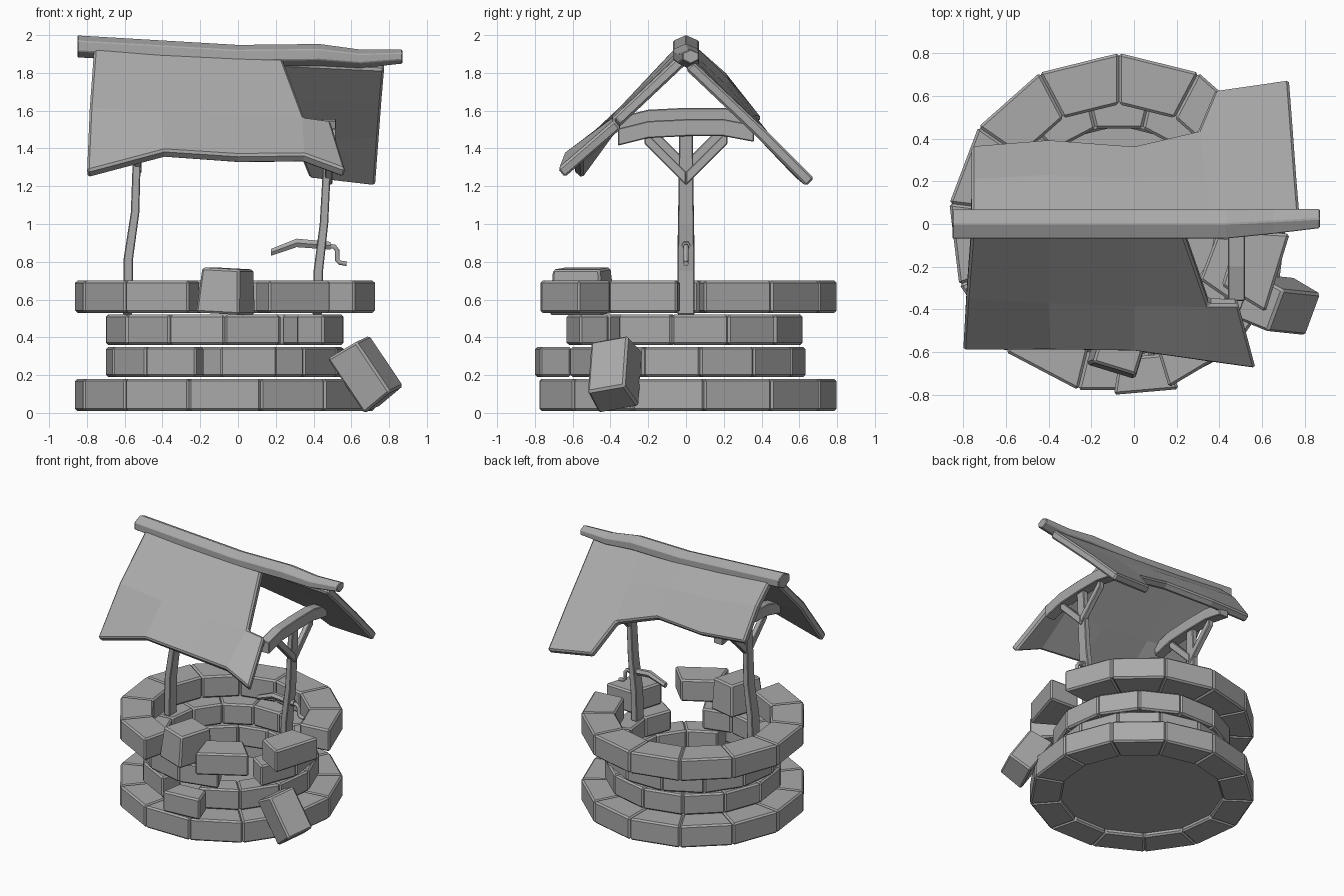
import bpy
import bmesh
from math import cos, sin, radians, pi
from mathutils import Vector, Euler, Matrix

default_cube = bpy.data.objects.get("Cube")
if default_cube:
    bpy.data.objects.remove(default_cube, do_unlink=True)

# Single weathered grey
GREY = (0.4, 0.4, 0.4, 1.0)
grey = bpy.data.materials.new("weathered_grey")
grey.use_nodes = True
grey.diffuse_color = GREY
grey.node_tree.nodes["Principled BSDF"].inputs["Base Color"].default_value = GREY

X, Y, Z = Vector((1, 0, 0)), Vector((0, 1, 0)), Vector((0, 0, 1))
CENTRE = Vector((-0.07, 0, 0))
SLOTS = 13
STEP = 360 / SLOTS


def finish(name, bm, bevel=0.0, thickness=0.0):
    """Turn a bmesh into a named object with optional thickness and bevel."""
    mesh = bpy.data.meshes.new(name)
    bm.to_mesh(mesh)
    bm.free()
    mesh.materials.append(grey)
    obj = bpy.data.objects.new(name, mesh)
    bpy.context.collection.objects.link(obj)
    if thickness:
        solid = obj.modifiers.new("thickness", "SOLIDIFY")
        solid.thickness = thickness
        solid.offset = -1
    if bevel:
        mod = obj.modifiers.new("worn_edges", "BEVEL")
        mod.width = bevel
        mod.segments = 1
        mod.limit_method = "ANGLE"
    return obj


def hull(name, points, bevel=0.012):
    """Convex stone through the given corners."""
    bm = bmesh.new()
    verts = [bm.verts.new(p) for p in points]
    bmesh.ops.convex_hull(bm, input=verts)
    bmesh.ops.dissolve_limit(bm, angle_limit=0.02, verts=bm.verts[:], edges=bm.edges[:])
    bmesh.ops.recalc_face_normals(bm, faces=bm.faces[:])
    return finish(name, bm, bevel)


def ring_stone(name, inner, outer, start, low, high, shift=(0, 0, 0), twist=0):
    """One wedge of a stone ring, optionally knocked out of place."""
    pts = []
    for angle in (radians(start), radians(start + STEP)):
        for r in (inner, outer):
            for z in (low, high):
                pts.append(CENTRE + Vector((r * cos(angle), r * sin(angle), z)))
    mid = sum(pts, Vector()) / len(pts)
    turn = Matrix.Rotation(radians(twist), 3, "Z")
    hull(name, [turn @ (p - mid) + mid + Vector(shift) for p in pts])


def block(name, size, loc, rot, taper=1.0):
    """Loose stone, tapered towards its top."""
    turn = Euler([radians(a) for a in rot]).to_matrix()
    pts = []
    for sx in (-0.5, 0.5):
        for sy in (-0.5, 0.5):
            for sz in (-0.5, 0.5):
                k = taper if sz > 0 else 1
                corner = Vector((sx * size[0] * k, sy * size[1] * k, sz * size[2]))
                pts.append(turn @ corner + Vector(loc))
    hull(name, pts)


def sweep(name, path, profile, u, v, scales=None, bevel=0.005):
    """Carry a profile, lying in the plane of u and v, along a path."""
    bm = bmesh.new()
    scales = scales or [1] * len(path)
    rings = [[bm.verts.new(Vector(p) + (a * u + b * v) * k) for a, b in profile]
             for p, k in zip(path, scales)]
    n = len(profile)
    for r0, r1 in zip(rings, rings[1:]):
        for i in range(n):
            j = (i + 1) % n
            bm.faces.new((r0[i], r0[j], r1[j], r1[i]))
    bm.faces.new(rings[0])
    bm.faces.new(rings[-1])
    bmesh.ops.recalc_face_normals(bm, faces=bm.faces[:])
    return finish(name, bm, bevel)


def rect(a, b):
    return [(-a, -b), (a, -b), (a, b), (-a, b)]


def panel(name, columns):
    """Sagging roof sheet from columns of points, ridge to eave."""
    bm = bmesh.new()
    cols = [[p and bm.verts.new(p) for p in col] for col in columns]
    for c0, c1 in zip(cols, cols[1:]):
        for quad in zip(c0, c1, c1[1:], c0[1:]):
            if None not in quad:
                bm.faces.new(quad)
    bmesh.ops.recalc_face_normals(bm, faces=bm.faces[:])
    bm.normal_update()
    if sum(f.normal.z for f in bm.faces) < 0:
        bmesh.ops.reverse_faces(bm, faces=bm.faces[:])
    return finish(name, bm, bevel=0.012, thickness=0.06)


# Stone rings: name, inner, outer, first angle, low, high, empty slots
rings = [
    ("base_stone", 0.58, 0.80, 90, 0.01, 0.18, ()),
    ("lower_wall_stone", 0.46, 0.635, 90, 0.19, 0.35, (6,)),
    ("upper_wall_stone", 0.46, 0.635, 90 + STEP / 2, 0.36, 0.52, (7,)),
    ("rim_stone", 0.56, 0.80, 90, 0.53, 0.70, (6, 7, 8, 9)),
]
for name, inner, outer, first, low, high, empty in rings:
    for i in range(SLOTS):
        if i not in empty:
            ring_stone(name, inner, outer, first + i * STEP, low, high)

# Displaced and fallen stones
ring_stone("pushed_out_stone", 0.46, 0.635, 90 + 6 * STEP, 0.19, 0.35, (0.12, -0.17, 0), 5)
ring_stone("shifted_rim_stone", 0.56, 0.80, 287, 0.53, 0.70)
ring_stone("shifted_rim_stone", 0.56, 0.80, 329, 0.53, 0.70)
block("tilted_rim_stone", (0.24, 0.30, 0.24), (-0.06, -0.55, 0.645), (0, 3, -17), 0.87)
block("fallen_stone", (0.35, 0.23, 0.19), (0.68, -0.38, 0.21), (17, 56, -6), 0.92)

# Floor inside the base
bm = bmesh.new()
bmesh.ops.create_cone(bm, cap_ends=True, segments=SLOTS, radius1=0.59, radius2=0.59, depth=0.02,
                      matrix=Matrix.Translation(CENTRE + Z * 0.05) @ Matrix.Rotation(pi / 2, 4, "Z"))
finish("well_floor", bm)

# Crooked posts, each with an arched tie beam and two braces
posts = {
    "right": ([(0.42, 0, 0.52), (0.425, 0, 0.75), (0.455, 0, 1.0), (0.48, 0, 1.48)], 0),
    "left": ([(-0.585, 0, 0.52), (-0.58, 0, 0.82), (-0.545, 0, 1.06), (-0.53, 0, 1.54)], 0.06),
}
for side, (path, lift) in posts.items():
    sweep(side + "_post", path, rect(0.025, 0.046), X, Y, (1, 1, 0.9, 0.8))
    x = path[-1][0]
    arch = [(x, y, z + lift) for y, z in
            ((-0.36, 1.46), (-0.2, 1.50), (0, 1.51), (0.2, 1.51), (0.36, 1.48))]
    sweep(side + "_tie_beam", arch, rect(0.04, 0.045), X, Z)
    for s in (-1, 1):
        brace = [(x, 0, 1.24 + lift), (x, s * 0.22, 1.46 + lift)]
        sweep(side + "_brace", brace, rect(0.02, 0.035), X, Z)

# Broken axle with its bent crank
hexagon = [(0.026 * cos(i * pi / 3), 0.026 * sin(i * pi / 3)) for i in range(6)]
sweep("broken_axle", [(0.175, 0, 0.85), (0.31, 0, 0.9), (0.49, 0, 0.885)], hexagon, Y, Z,
      (0.8, 1, 0.9), 0)
curve = bpy.data.curves.new("crank", "CURVE")
curve.dimensions = "3D"
curve.bevel_depth = 0.014
curve.bevel_resolution = 1
curve.use_fill_caps = True
spline = curve.splines.new("POLY")
bends = [(0.47, 0.885), (0.51, 0.88), (0.525, 0.86), (0.525, 0.81), (0.54, 0.795), (0.575, 0.79)]
spline.points.add(len(bends) - 1)
for point, (x, z) in zip(spline.points, bends):
    point.co = (x, 0, z, 1)
curve.materials.append(grey)
bpy.context.collection.objects.link(bpy.data.objects.new("crank", curve))

# Sagging ridge cap
ridge = [(-0.85, 0, 2.0), (0, 0, 1.95), (0.43, 0, 1.955), (0.65, 0.012, 1.925), (0.87, 0.025, 1.925)]
cap = [(0, 0), (0.068, -0.03), (0.068, -0.085), (0, -0.12), (-0.068, -0.085), (-0.068, -0.03)]
sweep("ridge_cap", ridge, cap, Y, Z, (1, 1, 1, 0.85, 0.65))

# Front roof sheet with its broken corner
panel("front_roof", [
    [(-0.76, -0.04, 1.95), (-0.785, -0.35, 1.62), (-0.80, -0.595, 1.28)],
    [(-0.4, -0.04, 1.92), (-0.4, -0.37, 1.59), (-0.39, -0.595, 1.39)],
    [(0, -0.04, 1.90), (0, -0.385, 1.57), (0, -0.60, 1.365)],
    [(0.23, -0.04, 1.89), (0.35, -0.38, 1.57), (0.35, -0.65, 1.37)],
    [None, (0.49, -0.38, 1.55), (0.57, -0.68, 1.29)],
])

# Back roof sheet, long only at one end
panel("back_roof", [
    [(-0.76, 0.04, 1.95), (-0.76, 0.21, 1.80), (-0.76, 0.37, 1.58)],
    [(-0.4, 0.04, 1.92), (-0.4, 0.23, 1.76), (-0.4, 0.40, 1.56)],
    [(0, 0.04, 1.90), (0, 0.21, 1.74), (0, 0.37, 1.57)],
    [(0.35, 0.04, 1.88), (0.33, 0.23, 1.69), (0.30, 0.44, 1.48), (0.38, 0.63, 1.28)],
    [(0.775, 0.04, 1.86), (0.76, 0.22, 1.69), (0.745, 0.42, 1.50), (0.725, 0.68, 1.24)],
])
